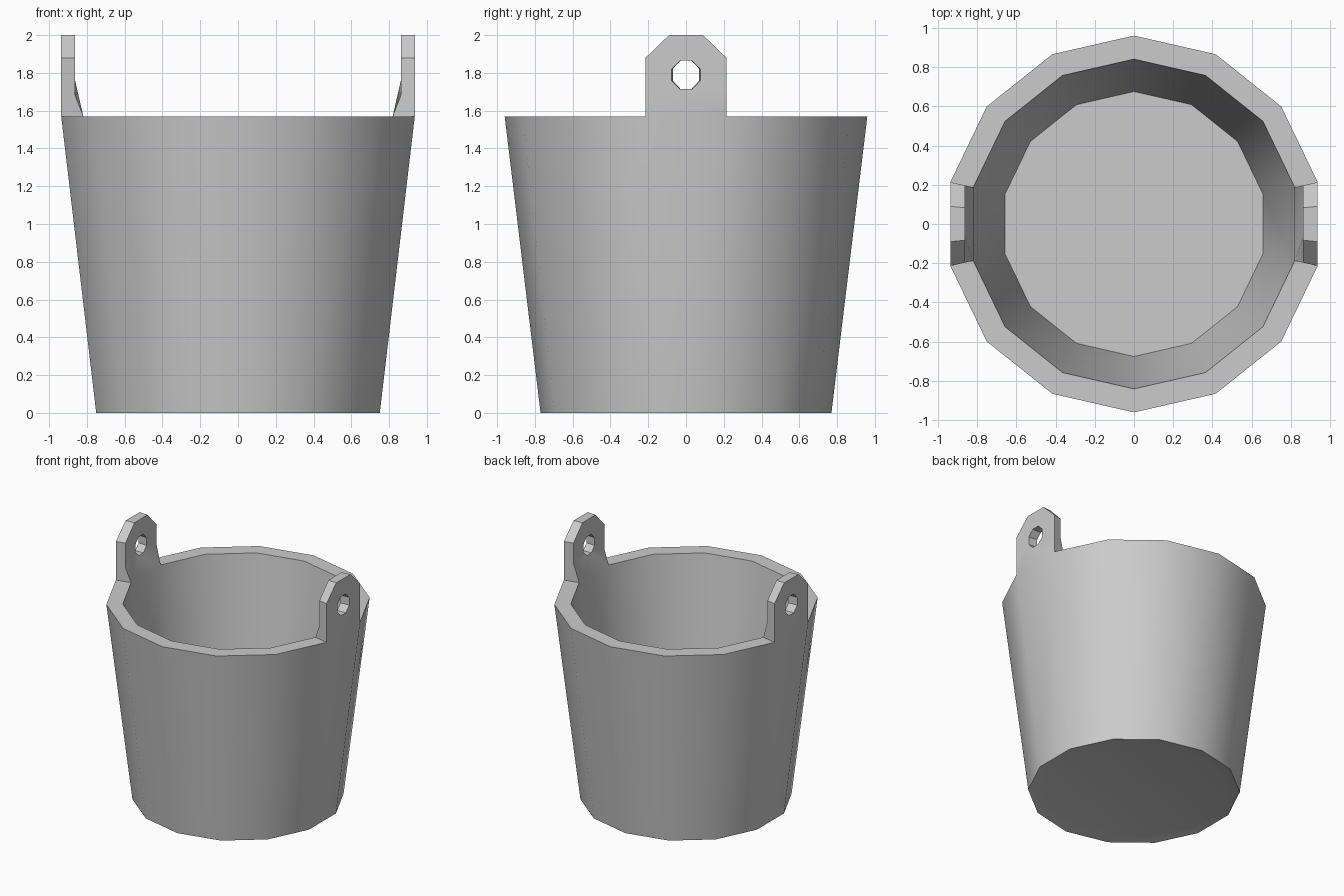
import bpy, bmesh, math

cube = bpy.data.objects.get("Cube")
if cube:
    bpy.data.objects.remove(cube)

SIDES = 14
RIM_Z = 1.57
R_OUT, R_IN = 0.96, 0.84
APOTHEM = math.cos(math.pi / SIDES)
HALF = math.sin(math.pi / SIDES)

mat = bpy.data.materials.new("plain_grey")
mat.use_nodes = True
GREY = (0.6, 0.6, 0.6, 1)
mat.diffuse_color = GREY
mat.node_tree.nodes["Principled BSDF"].inputs["Base Color"].default_value = GREY

bm = bmesh.new()


def ring(radius, z):
    """One horizontal ring with a corner on the y axis."""
    return [bm.verts.new((radius * math.sin(2 * math.pi * i / SIDES),
                          -radius * math.cos(2 * math.pi * i / SIDES), z))
            for i in range(SIDES)]


def bridge(a, b, skip=()):
    """Quads between two closed loops of equal length."""
    n = len(a)
    for i in range(n):
        if i not in skip:
            j = (i + 1) % n
            bm.faces.new((a[i], a[j], b[j], b[i]))


# Pail body: underside, outer wall, rim, inner wall, floor
under = ring(0.65, 0.025)
foot = ring(0.77, 0)
rim_out = ring(R_OUT, RIM_Z)
rim_in = ring(R_IN, RIM_Z)
floor = ring(0.675, 0.2)
bm.faces.new(under)
bridge(under, foot)
bridge(foot, rim_out)
lug_sides = [i for i in range(SIDES)
             if abs(rim_out[i].co.y + rim_out[(i + 1) % SIDES].co.y) < 0.01]
bridge(rim_out, rim_in, lug_sides)
bridge(rim_in, floor)
bm.faces.new(floor)

# Handle lugs: clipped plates with an eight-sided hole, flared at the base
half = R_OUT * HALF
outline = [(half, RIM_Z), (half, 1.68), (half, 1.88), (0.09, 2.0),
           (-0.09, 2.0), (-half, 1.88), (-half, 1.72), (-half, RIM_Z)]
# outline is given with the front on -y
outline = [(-y, z) for y, z in outline]
hole = [(-0.082 * math.cos(a), 1.79 + 0.082 * math.sin(a))
        for a in (math.radians(-67.5 + 45 * k) for k in range(8))]


def lug(side):
    def loop(points, inner):
        verts = []
        for y, z in points:
            x = R_OUT * APOTHEM
            if inner:
                base = z == RIM_Z
                x = R_IN * APOTHEM if base else 0.862
                y *= R_IN / R_OUT if base else 0.92
            verts.append(bm.verts.new((side * x, y, z)))
        return verts

    o_edge, o_hole = loop(outline, False), loop(hole, False)
    i_edge, i_hole = loop(outline, True), loop(hole, True)
    bridge(o_edge, o_hole)
    bridge(i_edge, i_hole)
    bridge(o_hole, i_hole)
    bridge(o_edge, i_edge, skip=(7,))


for side in (-1, 1):
    lug(side)

# Weld the lugs to the rim
bmesh.ops.remove_doubles(bm, verts=bm.verts[:], dist=0.001)
bmesh.ops.recalc_face_normals(bm, faces=bm.faces[:])
mesh = bpy.data.meshes.new("bucket")
bm.to_mesh(mesh)
bm.free()
mesh.materials.append(mat)
bucket = bpy.data.objects.new("bucket", mesh)
bpy.context.collection.objects.link(bucket)

for o in bpy.context.selected_objects:
    o.select_set(False)
bucket.select_set(True)
bpy.context.view_layer.objects.active = bucket
bpy.ops.object.shade_smooth_by_angle(angle=math.radians(30))
